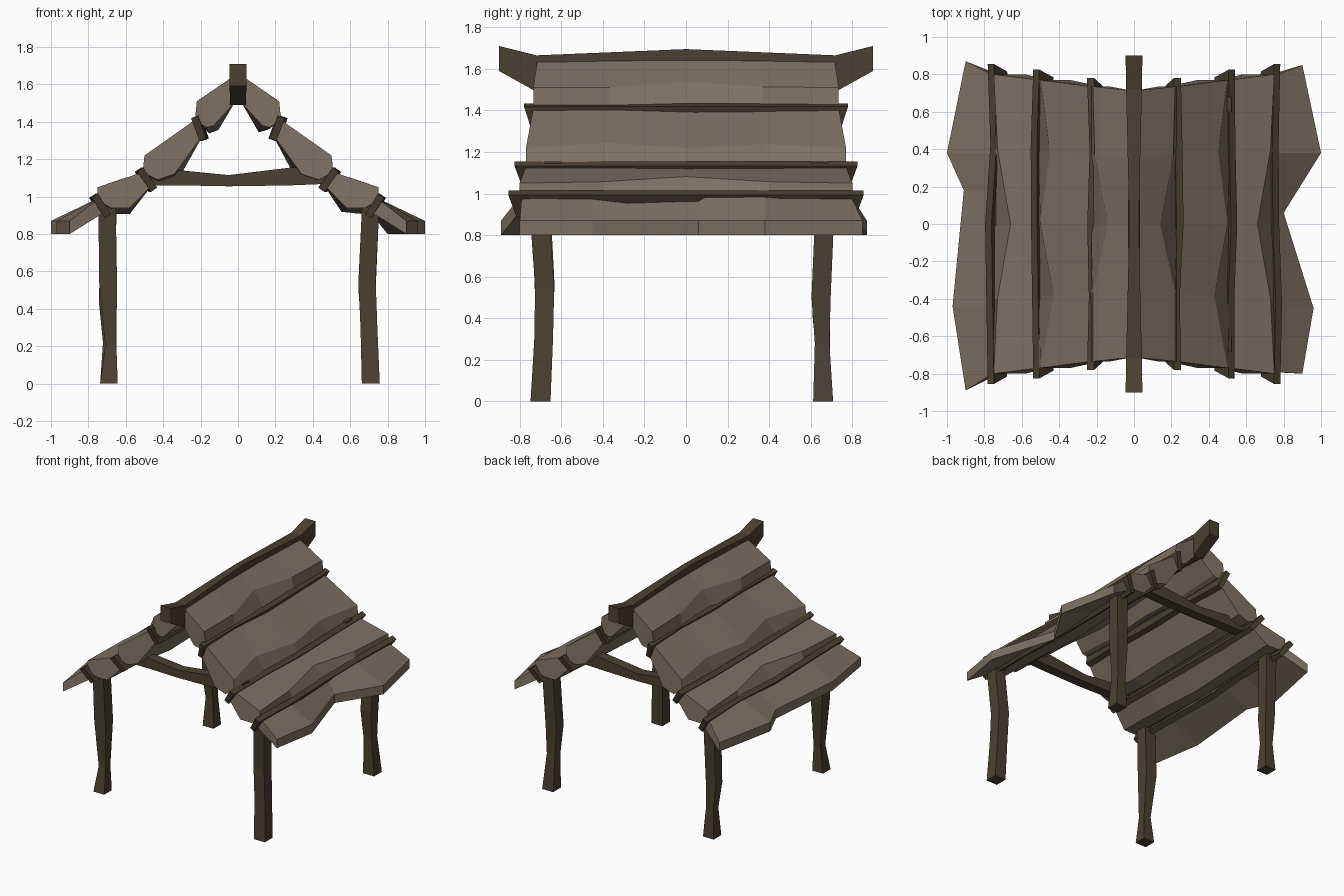
import bpy, bmesh, math, random

if "Cube" in bpy.data.objects:
    bpy.data.objects.remove(bpy.data.objects["Cube"])

random.seed(4)


def material(name, rgb):
    m = bpy.data.materials.new(name)
    m.diffuse_color = (*rgb, 1)
    m.use_nodes = True
    m.node_tree.nodes["Principled BSDF"].inputs["Base Color"].default_value = m.diffuse_color
    return m


THATCH = material("thatch", (0.20, 0.165, 0.125))
WOOD = material("dark_wood", (0.068, 0.053, 0.032))


def loft(name, rings, mat):
    """Skin a list of equal-length point rings and cap both ends."""
    bm = bmesh.new()
    loops = [[bm.verts.new(p) for p in r] for r in rings]
    n = len(loops[0])
    for a, b in zip(loops, loops[1:]):
        for i in range(n):
            j = (i + 1) % n
            bm.faces.new((a[i], a[j], b[j], b[i]))
    bm.faces.new(loops[0])
    bm.faces.new(loops[-1])
    bmesh.ops.recalc_face_normals(bm, faces=bm.faces)
    me = bpy.data.meshes.new(name)
    bm.to_mesh(me)
    bm.free()
    me.materials.append(mat)
    ob = bpy.data.objects.new(name, me)
    bpy.context.collection.objects.link(ob)
    return ob


def jit(a):
    return random.uniform(-a, a)


STATIONS = (-1, -0.5, 0, 0.5, 1)
SIDES = (("left", -1), ("right", 1))

# Thatch tiers: (profile A-F in x,z; half depth at top, at bottom; crease dips)
tiers = [
    ([(0.03, 1.64), (0.22, 1.51), (0.23, 1.41), (0.17, 1.37), (0.13, 1.38), (0.02, 1.50)],
     0.715, 0.735, (0, 0, 0.08, 0.01, 0)),
    ([(0.23, 1.41), (0.50, 1.22), (0.51, 1.13), (0.43, 1.09), (0.34, 1.12), (0.18, 1.34)],
     0.735, 0.77, (0, 0.07, 0, 0.05, 0)),
    ([(0.51, 1.13), (0.75, 1.05), (0.75, 0.98), (0.68, 0.94), (0.58, 0.94), (0.46, 1.06)],
     0.77, 0.80, (0, 0.02, 0.09, 0.02, 0)),
]
for side, s in SIDES:
    for k, (prof, y0, y1, dips) in enumerate(tiers):
        rings = []
        for t, dip in zip(STATIONS, dips):
            ring = []
            for i, (x, z) in enumerate(prof):
                y = t * (y1 if 1 <= i <= 4 else y0)
                if i == 1:                      # wavy lower crease
                    x, z = x - dip, z + 0.35 * dip
                elif abs(t) < 1 and i in (3, 4):  # uneven underside
                    x, z = x - abs(jit(0.03)), z - abs(jit(0.04))
                ring.append((s * x, y, z))
            rings.append(ring)
        loft(f"{side}_thatch_tier_{k + 1}", rings, THATCH)

# Ragged eaves: outer edge points (x, y) from front to back
eaves = {
    "left": [(0.90, -0.89), (0.97, -0.44), (0.91, 0.18), (1.0, 0.38), (0.90, 0.87)],
    "right": [(0.90, -0.80), (0.96, -0.45), (0.80, 0.06), (1.0, 0.38), (0.90, 0.85)],
}
for side, s in SIDES:
    rings = []
    for t, (x, y) in zip(STATIONS, eaves[side]):
        ti = t * 0.79 if abs(t) == 1 else y
        rings.append([(s * 0.74, ti, 0.995), (s * x, y, 0.87),
                      (s * x, y, 0.80), (s * 0.70, ti, 0.925)])
    loft(f"{side}_eave_thatch", rings, THATCH)

# Battens pinning the tiers: centre x, z, half depth, lean from vertical
battens = [(0.21, 1.365, 0.78, 20), (0.485, 1.09, 0.825, 35), (0.73, 0.95, 0.855, 33)]
for side, s in SIDES:
    for k, (cx, cz, hy, deg) in enumerate(battens):
        sn, cs = math.sin(math.radians(deg)), math.cos(math.radians(deg))
        rings = []
        for t in STATIONS:
            wob = jit(0.015) if abs(t) < 1 else 0
            ring = []
            for u, v in ((-0.02, -0.065), (0.02, -0.065), (0.02, 0.065), (-0.02, 0.065)):
                y = t * (hy if v > 0 else hy - 0.04)
                ring.append((s * (cx + wob + u * cs + v * sn), y, cz - u * sn + v * cs))
            rings.append(ring)
        loft(f"{side}_batten_{k + 1}", rings, WOOD)

# Ridge beam with upturned ends: y, half width, bottom z, top z
ridge = [(-0.90, 0.045, 1.59, 1.71), (-0.72, 0.042, 1.49, 1.665), (0, 0.025, 1.51, 1.695),
         (0.72, 0.042, 1.49, 1.665), (0.90, 0.045, 1.59, 1.71)]
loft("ridge_beam", [[(-w, y, a), (w, y, a), (w, y, b), (-w, y, b)] for y, w, a, b in ridge], WOOD)

# Crossbeams under each gable: x, bottom z, top z
cross = [(-0.52, 1.06, 1.13), (-0.30, 1.06, 1.14), (-0.05, 1.055, 1.115),
         (0.28, 1.06, 1.155), (0.52, 1.07, 1.155)]
for name, y in (("front", -0.64), ("back", 0.64)):
    loft(f"{name}_crossbeam",
         [[(x, y - 0.04, a), (x, y + 0.04, a), (x, y + 0.04, b), (x, y - 0.04, b)]
          for x, a, b in cross], WOOD)

# Crooked posts: (z, offset x, offset y, half width) up each post
posts = {
    "front_left": (-0.69, -0.70, [(0, 0, 0, 0.047), (0.20, 0.01, 0.01, 0.03),
                                  (0.55, -0.005, 0.02, 0.048), (0.97, -0.01, 0, 0.046)]),
    "front_right": (0.71, -0.70, [(0, 0, 0, 0.048), (0.30, -0.01, 0.015, 0.045),
                                  (0.55, -0.02, 0.02, 0.046), (0.97, 0, -0.01, 0.046)]),
    "back_left": (-0.69, 0.66, [(0, 0, 0, 0.047), (0.22, 0, 0, 0.032),
                                (0.42, -0.01, -0.01, 0.042), (0.97, -0.005, 0.01, 0.046)]),
    "back_right": (0.71, 0.66, [(0, 0, 0, 0.048), (0.28, -0.015, -0.005, 0.035),
                                (0.50, -0.02, -0.01, 0.046), (0.97, 0, 0.01, 0.046)]),
}
for name, (px, py, path) in posts.items():
    rings = []
    for z, dx, dy, h in path:
        x, y = px + dx, py + dy
        rings.append([(x - h, y - h, z), (x + h, y - h, z), (x + h, y + h, z), (x - h, y + h, z)])
    loft(f"{name}_post", rings, WOOD)
